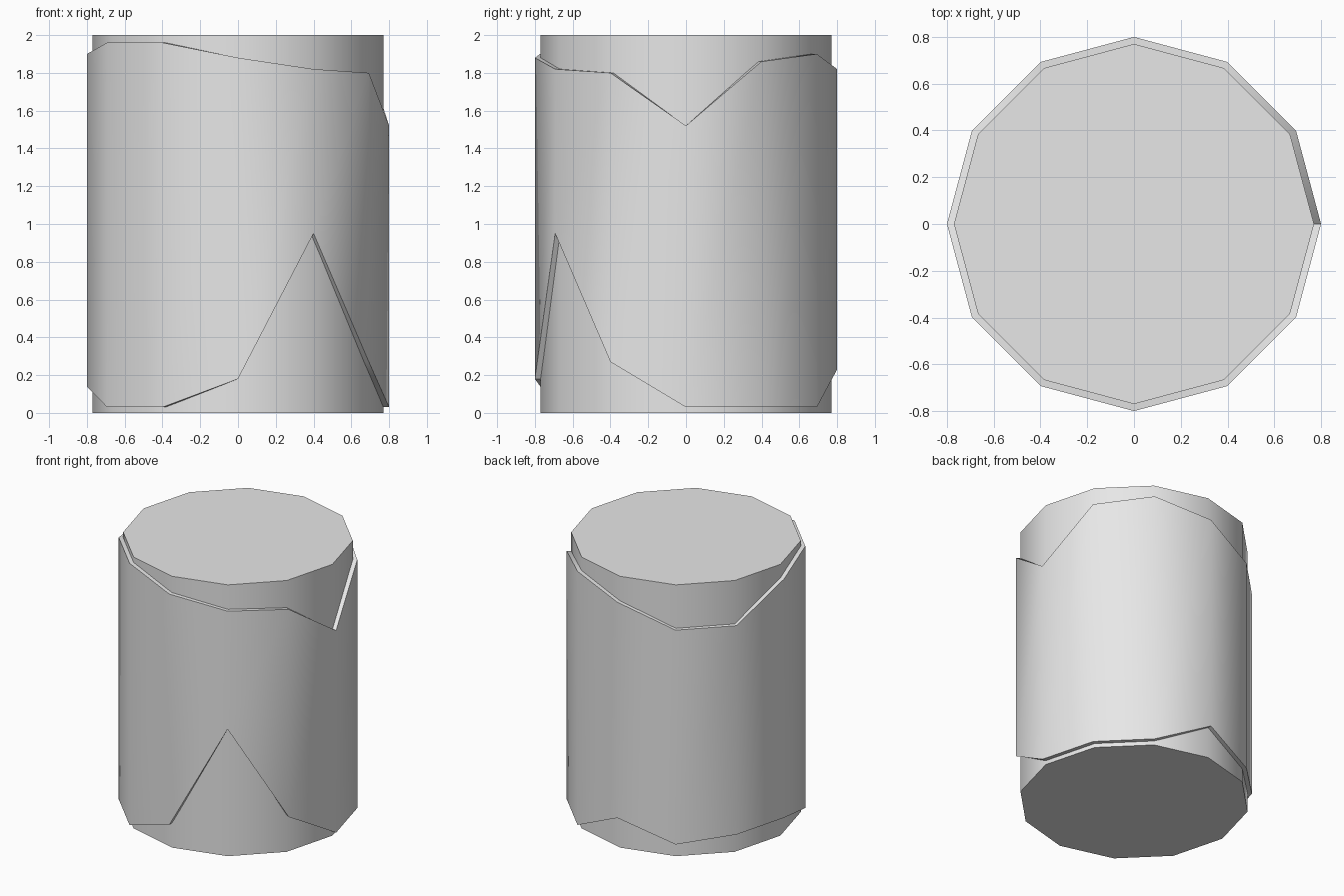
import bpy
import bmesh
from math import cos, sin, radians

cube = bpy.data.objects.get("Cube")
if cube:
    bpy.data.objects.remove(cube, do_unlink=True)

SIDES = 12
CORE_RADIUS = 0.77
SLEEVE_RADIUS = 0.8

# Sleeve edge heights, every 30 degrees counter-clockwise from +x
TOP = [1.52, 1.86, 1.90, 1.82, 1.68, 1.68, 1.90, 1.96, 1.96, 1.88, 1.82, 1.80]
BOTTOM = [0.03, 0.03, 0.03, 0.23, 0.10, 0.14, 0.14, 0.03, 0.03, 0.18, 0.95, 0.27]

grey = bpy.data.materials.new("plain grey")
grey.use_nodes = True
grey.diffuse_color = (0.8, 0.8, 0.8, 1)
grey.node_tree.nodes["Principled BSDF"].inputs["Base Color"].default_value = grey.diffuse_color


def ring(bm, radius, heights):
    """One loop of vertices with its own height at every corner."""
    return [bm.verts.new((radius * cos(radians(360 * i / SIDES)),
                          radius * sin(radians(360 * i / SIDES)), z))
            for i, z in enumerate(heights)]


def bridge(bm, a, b):
    for i in range(SIDES):
        j = (i + 1) % SIDES
        bm.faces.new((a[i], a[j], b[j], b[i]))


def finish(bm, name):
    bmesh.ops.recalc_face_normals(bm, faces=bm.faces)
    mesh = bpy.data.meshes.new(name)
    bm.to_mesh(mesh)
    bm.free()
    mesh.materials.append(grey)
    obj = bpy.data.objects.new(name, mesh)
    bpy.context.collection.objects.link(obj)
    bpy.ops.object.select_all(action="DESELECT")
    obj.select_set(True)
    bpy.context.view_layer.objects.active = obj
    bpy.ops.object.shade_smooth_by_angle(angle=radians(40))


# Solid core with flat caps
bm = bmesh.new()
low = ring(bm, CORE_RADIUS, [0] * SIDES)
high = ring(bm, CORE_RADIUS, [2] * SIDES)
bridge(bm, low, high)
bm.faces.new(low)
bm.faces.new(high)
finish(bm, "core")

# Jagged sleeve wrapped around the core, its inner wall sunk into it
bm = bmesh.new()
loops = [ring(bm, SLEEVE_RADIUS, BOTTOM), ring(bm, SLEEVE_RADIUS, TOP),
         ring(bm, CORE_RADIUS - 0.005, TOP), ring(bm, CORE_RADIUS - 0.005, BOTTOM)]
for a, b in zip(loops, loops[1:] + loops[:1]):
    bridge(bm, a, b)
finish(bm, "jagged_sleeve")
